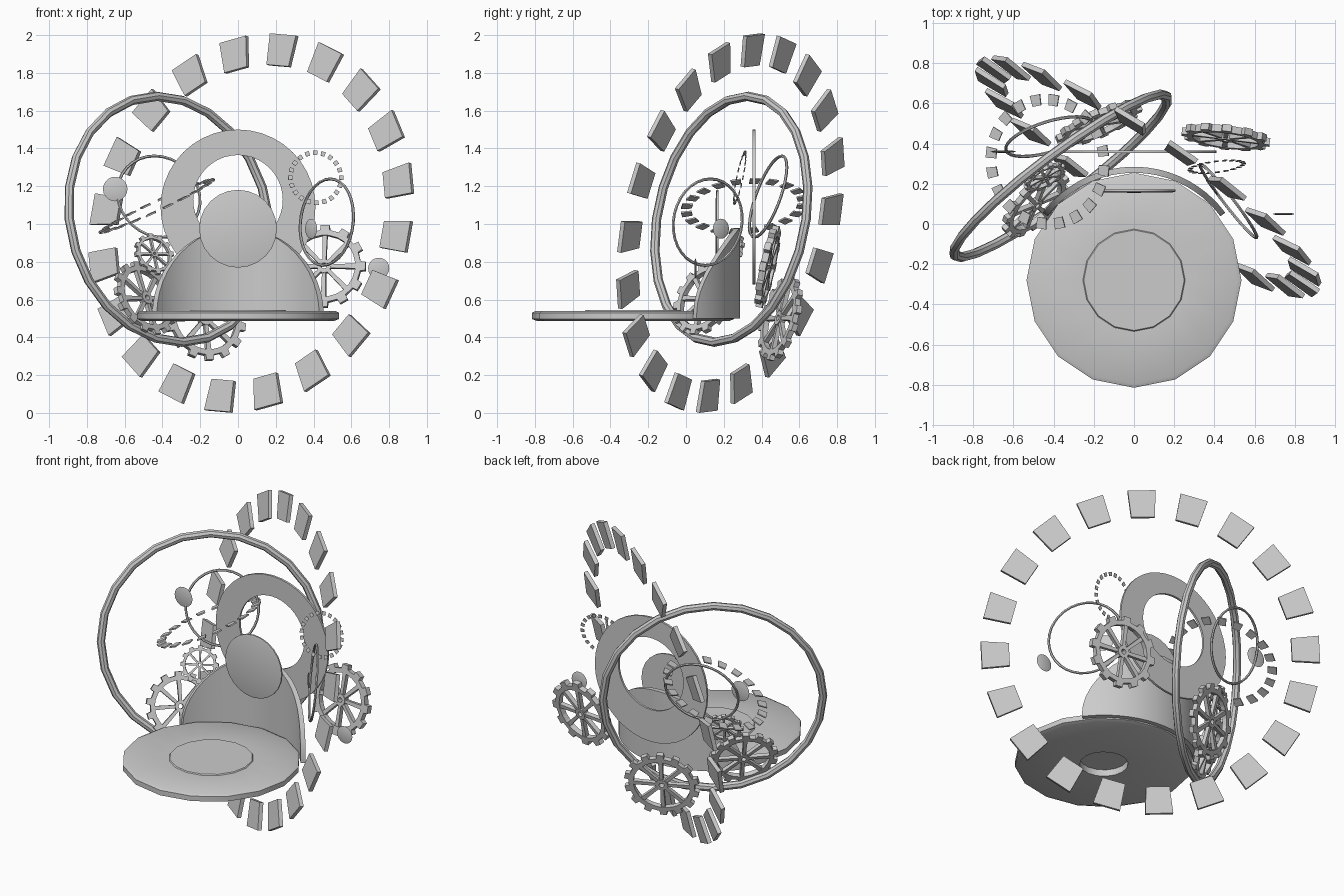
import bpy, bmesh
from math import sin, cos, pi, tau, sqrt
from mathutils import Vector, Matrix

if "Cube" in bpy.data.objects:
    bpy.data.objects.remove(bpy.data.objects["Cube"])


def frame(loc, normal, up=(0, 0, 1)):
    """Matrix whose Z is the normal and whose X is 'up' laid into the plane."""
    z = Vector(normal).normalized()
    x = Vector(up)
    x = (x - z * x.dot(z)).normalized()
    y = z.cross(x)
    m = Matrix((x, y, z)).transposed().to_4x4()
    return Matrix.Translation(loc) @ m


def finish(name, bm, mat=None, smooth=False):
    bmesh.ops.remove_doubles(bm, verts=bm.verts, dist=1e-5)
    bmesh.ops.recalc_face_normals(bm, faces=bm.faces)
    me = bpy.data.meshes.new(name)
    bm.to_mesh(me)
    bm.free()
    ob = bpy.data.objects.new(name, me)
    bpy.context.collection.objects.link(ob)
    if mat:
        ob.matrix_world = mat
    if smooth:
        bpy.ops.object.select_all(action='DESELECT')
        ob.select_set(True)
        bpy.context.view_layer.objects.active = ob
        bpy.ops.object.shade_smooth_by_angle()
    return ob


def prism(bm, pts, h):
    """Flat outline thickened by h about z = 0."""
    lo = [bm.verts.new((x, y, -h / 2)) for x, y in pts]
    hi = [bm.verts.new((x, y, h / 2)) for x, y in pts]
    bm.faces.new(lo[::-1])
    bm.faces.new(hi)
    n = len(pts)
    for i in range(n):
        j = (i + 1) % n
        bm.faces.new((lo[i], lo[j], hi[j], hi[i]))


def band(bm, outer, inner, h):
    """Closed plate between two loops with the same point count."""
    loops = [[bm.verts.new((x, y, z)) for x, y in pts]
             for pts, z in ((outer, -h / 2), (outer, h / 2), (inner, h / 2), (inner, -h / 2))]
    n = len(outer)
    for k in range(4):
        a, b = loops[k], loops[(k + 1) % 4]
        for i in range(n):
            j = (i + 1) % n
            bm.faces.new((a[i], a[j], b[j], b[i]))


def circle(r, n, cx=0, cy=0):
    return [(cx + r * cos(tau * i / n), cy + r * sin(tau * i / n)) for i in range(n)]


def lathe(name, prof, n, mat=None):
    bm = bmesh.new()
    rows = [[bm.verts.new((r * cos(tau * i / n), r * sin(tau * i / n), z)) for i in range(n)]
            if r > 0 else [bm.verts.new((0, 0, z))] * n for r, z in prof]
    for a, b in zip(rows, rows[1:]):
        for i in range(n):
            j = (i + 1) % n
            bm.faces.new(list(dict.fromkeys((a[i], a[j], b[j], b[i]))))
    return finish(name, bm, mat, True)


def hoop(name, loc, normal, R, r, n=24, m=8):
    bm = bmesh.new()
    rows = [[bm.verts.new(((R + r * cos(tau * k / m)) * cos(tau * i / n),
                           (R + r * cos(tau * k / m)) * sin(tau * i / n),
                           r * sin(tau * k / m))) for k in range(m)] for i in range(n)]
    for i in range(n):
        a, b = rows[i], rows[(i + 1) % n]
        for k in range(m):
            l = (k + 1) % m
            bm.faces.new((a[k], b[k], b[l], a[l]))
    return finish(name, bm, frame(loc, normal), True)


def plate_ring(name, loc, normal, R, up=(0, 0, 1), count=20):
    """Ring of slightly tapered square plates, all sized from the ring radius."""
    bm = bmesh.new()
    for i in range(count):
        a = tau * i / count
        u, v = (cos(a), sin(a)), (-sin(a), cos(a))
        pts = [(R * (p * u[0] + q * v[0]), R * (p * u[1] + q * v[1]))
               for p, q in ((.91, -.076), (1.09, -.09), (1.09, .09), (.91, .076))]
        prism(bm, pts, R * .027)
    return finish(name, bm, frame(loc, normal, up))


def gear(name, loc, normal, R, teeth, spokes=8, h=.03):
    bm = bmesh.new()
    outer, inner = [], []
    for i in range(teeth):
        for f, r in ((-.25, .88), (-.2, 1), (.2, 1), (.25, .88)):
            a = tau * (i + f) / teeth
            outer.append((R * r * cos(a), R * r * sin(a)))
            inner.append((R * .75 * cos(a), R * .75 * sin(a)))
    band(bm, outer, inner, h)
    band(bm, circle(R * .17, 12), circle(R * .07, 12), h * 1.1)
    for i in range(spokes):
        a = tau * i / spokes
        prism(bm, [(R * (p * cos(a) - q * sin(a)), R * (p * sin(a) + q * cos(a)))
                   for p, q in ((.14, -.045), (.78, -.06), (.78, .06), (.14, .045))], h * .8)
    return finish(name, bm, frame(loc, normal))


def moon(name, loc, normal, r):
    # flattened lens
    return lathe(name, [(0, .006), (r * .7, .005), (r, 0), (r * .7, -.005), (0, -.006)],
                 20, frame(loc, normal))


# Dais, with a shallow raised centre and a recess underneath
lathe("dais", [(0, .53), (.145, .53), (.145, .487), (.51, .487), (.535, .497), (.535, .53),
               (.515, .54), (.255, .54), (.25, .546), (0, .546)], 16,
      Matrix.Translation((0, -.28, 0)))

# Curved backrest standing on the dais rim
bm = bmesh.new()
cols, N = [], 24
for i in range(N + 1):
    p = -pi / 2 + pi * i / N
    sx, z = sin(p) * .43 / .535, .52 + .46 * cos(p)
    cy = sqrt(1 - sx * sx)
    cols.append([bm.verts.new((r * sx, -.28 + r * cy, h))
                 for r, h in ((.535, .5), (.535, z), (.565, z), (.565, .5))])
for a, b in zip(cols, cols[1:]):
    for k in range(4):
        l = (k + 1) % 4
        bm.faces.new((a[k], b[k], b[l], a[l]))
bm.faces.new(cols[0])
bm.faces.new(cols[-1])
finish("backrest", bm, None, True)

# Round disc in front of the backrest
lathe("front_disc", [(0, .01), (.195, .007), (.206, .004), (.206, -.006), (0, -.006)], 24,
      frame((0, .165, .975), (0, -1, 0)))

# Crescent halo: hole set above the middle
bm = bmesh.new()
band(bm, circle(.41, 40), circle(.237, 40, .038), .014)
finish("crescent_halo", bm, frame((0, .36, 1.09), (0, -1, 0)), True)

# Large hoop and rings of floating plates
hoop("large_hoop", (-.365, .24, 1.025), (.59, -.787, .165), .66, .025)
a, b = Vector((.16, .115, .915)), Vector((.766, -.532, -.07))
plate_ring("large_plate_ring", (.07, .235, 1.005), a.cross(b), .935, a)
plate_ring("side_plate_ring", (-.43, .31, 1.095), (-.42, -.08, .9), .31)
plate_ring("small_plate_ring", (.412, .285, 1.245), (.12, -.97, .2), .135)

# Gears
gear("right_gear", (.457, .433, .775), (.12, .97, -.21), .222, 12, h=.035)
gear("left_gear", (-.49, .1, .605), (-.65, .65, -.4), .21, 14)
gear("back_gear", (-.175, .5, .5), (-.38, .88, -.25), .23, 14)
gear("small_gear", (-.445, .235, .84), (-.45, .8, -.4), .115, 12, h=.02)

# Thin orbit hoops, each with a flat moon
for side, loc, n, R, mloc, mn, mr in (
        ("right", (.47, .115, 1.01), (.78, .6, -.1), .23, (.387, .185, .975), (.8, .6, 0), .053),
        ("level", (.46, .09, .755), (0, 0, 1), .255, (.745, .05, .765), (0, 1, 0), .056),
        ("left", (-.42, .435, 1.145), (-.28, .9, -.33), .228, (-.65, .36, 1.185), (0, 1, 0), .065)):
    hoop(side + "_orbit", loc, n, R, .008, 32, 6)
    moon(side + "_moon", mloc, mn, mr)
